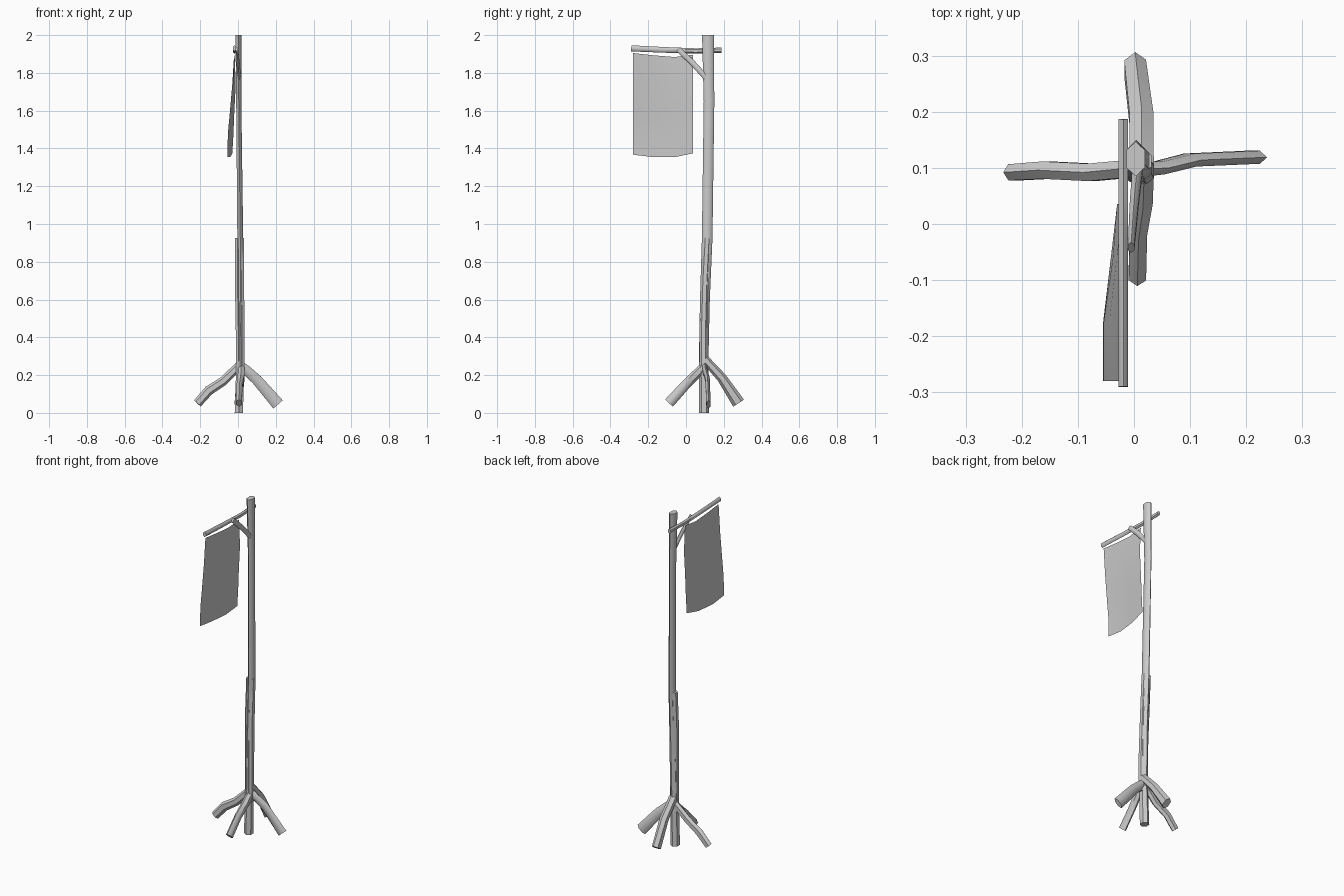
import bpy, bmesh, math
from mathutils import Vector


def finish(name, bm, angle=50):
    bmesh.ops.recalc_face_normals(bm, faces=bm.faces)
    me = bpy.data.meshes.new(name)
    bm.to_mesh(me)
    bm.free()
    ob = bpy.data.objects.new(name, me)
    bpy.context.collection.objects.link(ob)
    bpy.ops.object.select_all(action='DESELECT')
    ob.select_set(True)
    bpy.context.view_layer.objects.active = ob
    bpy.ops.object.shade_smooth_by_angle(angle=math.radians(angle))
    return ob


def branch(name, path, side, sides=6):
    """Bent stick: path of (x, y, z, half width along side, half width across)."""
    bm = bmesh.new()
    pts = [Vector(p[:3]) for p in path]
    rings = []
    for i, p in enumerate(pts):
        t = (pts[min(i + 1, len(pts) - 1)] - pts[max(i - 1, 0)]).normalized()
        u = Vector(side)
        u = (u - t * u.dot(t)).normalized()
        v = t.cross(u)
        ru, rv = path[i][3] * 1.12, path[i][4]
        rings.append([bm.verts.new(p + u * ru * math.sin(a) + v * rv * math.cos(a))
                      for a in (2 * math.pi * k / sides for k in range(sides))])
    for a, b in zip(rings, rings[1:]):
        for k in range(sides):
            n = (k + 1) % sides
            bm.faces.new((a[k], a[n], b[n], b[k]))
    bm.faces.new(rings[0])
    bm.faces.new(rings[-1])
    return finish(name, bm)


X, Y = (1, 0, 0), (0, 1, 0)

# Main pole
branch("pole", [(0.005, 0.095, 0.0, 0.023, 0.027), (0.01, 0.093, 0.25, 0.020, 0.025),
                (0.012, 0.100, 0.6, 0.018, 0.026), (0.012, 0.112, 0.92, 0.016, 0.028),
                (0.004, 0.122, 1.65, 0.014, 0.028), (0.003, 0.116, 2.0, 0.017, 0.031)], X)

# Two slats lashed to the lower pole
for name, x0, x1 in (("left_slat", 0.002, -0.003), ("right_slat", 0.022, 0.018)):
    branch(name, [(x0, 0.092, 0.2, 0.014, 0.021), (x0, 0.092, 0.42, 0.014, 0.021),
                  (x1, 0.100, 0.7, 0.014, 0.021), (x1, 0.112, 0.925, 0.014, 0.020)], X)

# Four root-like feet
branch("left_foot", [(0.01, 0.10, 0.255, 0.016, 0.022), (-0.075, 0.092, 0.17, 0.016, 0.024),
                     (-0.155, 0.096, 0.118, 0.016, 0.026), (-0.215, 0.092, 0.05, 0.015, 0.024)], Y)
branch("right_foot", [(0.01, 0.098, 0.255, 0.014, 0.022), (0.045, 0.10, 0.225, 0.012, 0.026),
                      (0.10, 0.114, 0.175, 0.012, 0.028), (0.212, 0.119, 0.045, 0.012, 0.033)], Y)
branch("front_foot", [(0.018, 0.10, 0.25, 0.018, 0.022), (0.016, 0.045, 0.195, 0.018, 0.025),
                      (0.008, -0.01, 0.14, 0.016, 0.026), (0.006, -0.09, 0.052, 0.016, 0.028)], X)
branch("back_foot", [(0.014, 0.10, 0.285, 0.022, 0.022), (0.013, 0.19, 0.185, 0.022, 0.026),
                     (0.002, 0.278, 0.052, 0.020, 0.034)], X)

# Crossbar and its brace
branch("crossbar", [(-0.019, -0.29, 1.930, 0.009, 0.016), (-0.019, -0.12, 1.922, 0.009, 0.015),
                    (-0.019, 0.05, 1.916, 0.009, 0.014), (-0.019, 0.187, 1.920, 0.009, 0.014)], X)
branch("brace", [(-0.005, -0.042, 1.925, 0.006, 0.014), (0.0, 0.03, 1.858, 0.008, 0.015),
                 (0.008, 0.115, 1.765, 0.010, 0.015)], X)

# Hanging cloth banner: a thin grid swinging outward towards its lower edge
bm = bmesh.new()
cols = [(-0.28, 1.905, 1.367), (-0.175, 1.893, 1.354), (-0.06, 1.884, 1.354), (0.036, 1.896, 1.374)]
bulge = [(0.0, -0.020, -0.018), (0.3, -0.030, -0.012), (0.6, -0.044, -0.020), (0.8, -0.054, -0.024), (1.0, -0.055, -0.030)]
mix = [0.0, 0.0, 0.55, 1.0]
grid = [[bm.verts.new((a + (b - a) * m, y, top + (bottom - top) * t)) for t, a, b in bulge]
        for (y, top, bottom), m in zip(cols, mix)]
for a, b in zip(grid, grid[1:]):
    for k in range(len(a) - 1):
        bm.faces.new((a[k], b[k], b[k + 1], a[k + 1]))
finish("banner", bm)
